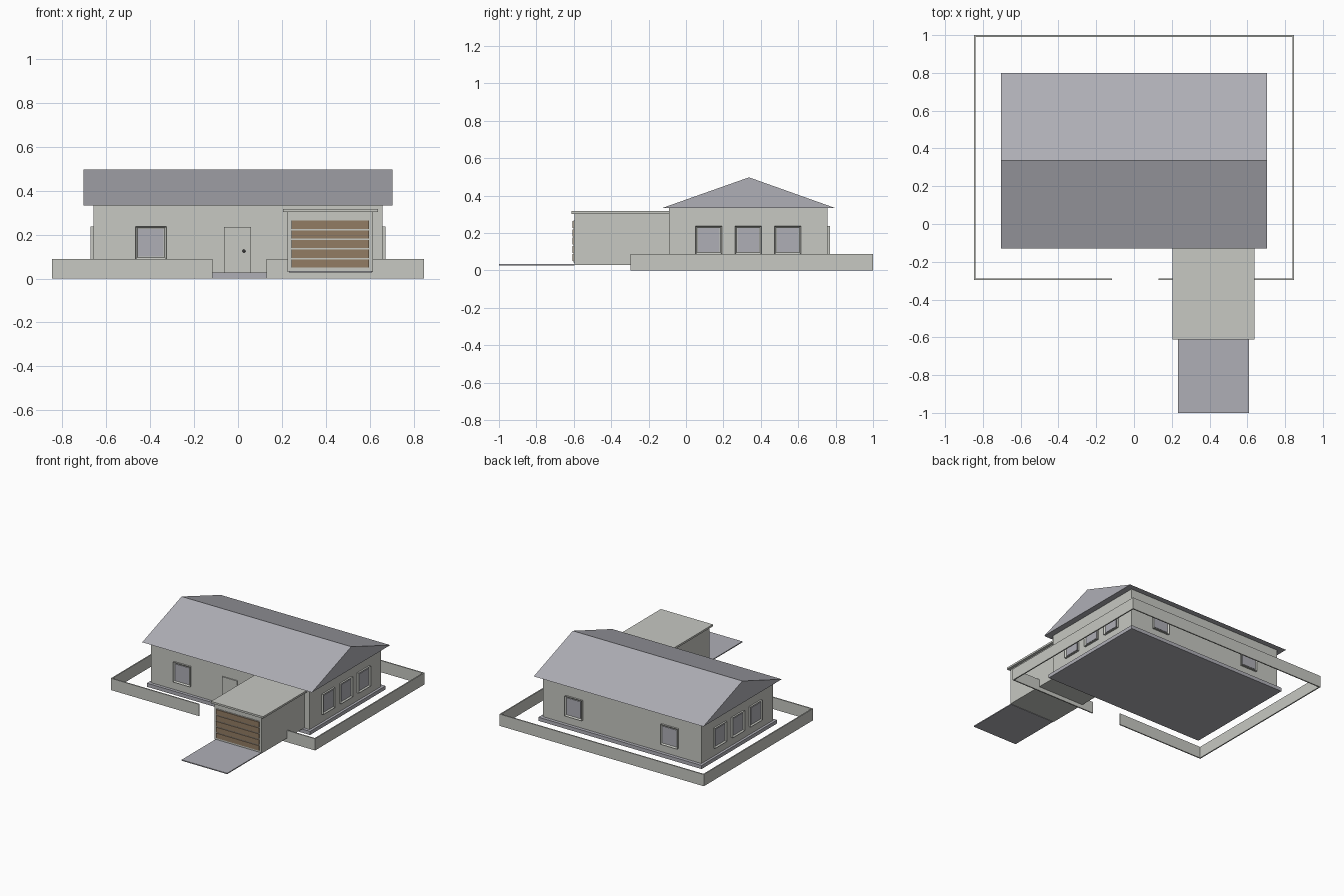
import bpy
import bmesh
from math import pi
from mathutils import Matrix

cube = bpy.data.objects.get("Cube")
if cube:
    bpy.data.objects.remove(cube, do_unlink=True)


def material(name, rgb):
    m = bpy.data.materials.new(name)
    m.use_nodes = True
    color = (*rgb, 1)
    m.diffuse_color = color
    m.node_tree.nodes["Principled BSDF"].inputs["Base Color"].default_value = color
    return m


PLASTER = material("pale plaster", (0.57, 0.58, 0.54))
SLATE = material("light slate", (0.43, 0.43, 0.47))
WOOD = material("brown wood", (0.29, 0.20, 0.125))
METAL = material("dark metal", (0.06, 0.06, 0.06))


def finish(name, bm, mat):
    mesh = bpy.data.meshes.new(name)
    bmesh.ops.recalc_face_normals(bm, faces=bm.faces)
    bm.to_mesh(mesh)
    bm.free()
    mesh.materials.append(mat)
    ob = bpy.data.objects.new(name, mesh)
    bpy.context.collection.objects.link(ob)
    return ob


def box(name, x, y, z, mat):
    """Box from (min, max) pairs along each axis."""
    bm = bmesh.new()
    size = [b - a for a, b in (x, y, z)]
    mid = [(a + b) / 2 for a, b in (x, y, z)]
    bmesh.ops.create_cube(bm, size=1, matrix=Matrix.Translation(mid) @ Matrix.Diagonal((*size, 1)))
    return finish(name, bm, mat)


def window(name, x, y, angle):
    """Framed window centred on a wall point, turned from the front by angle."""
    place = Matrix.Translation((x, y, 0.163)) @ Matrix.Rotation(angle, 4, "Z")
    # Frame: a plate whose front face is inset and pushed back
    bm = bmesh.new()
    bmesh.ops.create_cube(bm, size=1, matrix=Matrix.Diagonal((0.141, 0.028, 0.15, 1)))
    front = [f for f in bm.faces if f.normal.y < -0.9]
    bmesh.ops.inset_region(bm, faces=front, thickness=0.012)
    bmesh.ops.translate(bm, verts=front[0].verts, vec=(0, 0.01, 0))
    finish(name + "_frame", bm, PLASTER).matrix_world = place
    glass = box(name + "_glass", (-0.058, 0.058), (-0.008, -0.003), (-0.063, 0.063), SLATE)
    glass.matrix_world = place


# House body on its slab
left, right, front, back = -0.658, 0.658, -0.09, 0.757
box("floor_slab", (-0.677, 0.677), (-0.113, 0.782), (0, 0.027), SLATE)
box("house_walls", (left, right), (front, back), (0.027, 0.335), PLASTER)

# Gable roof as an extruded triangle
bm = bmesh.new()
profile = [(-0.13, 0.333), (0.80, 0.333), (0.337, 0.498)]
face = bm.faces.new([bm.verts.new((-0.704, y, z)) for y, z in profile])
ext = bmesh.ops.extrude_face_region(bm, geom=[face])
bmesh.ops.translate(bm, verts=[v for v in ext["geom"] if isinstance(v, bmesh.types.BMVert)],
                    vec=(1.408, 0, 0))
finish("gable_roof", bm, SLATE)

# Windows: one in front, two behind, three on each gable side
window("front_window", -0.397, front, 0)
for side, x in (("left", 0.397), ("right", -0.397)):
    window("back_window_" + side, x, back, pi)
for i, y in enumerate((0.122, 0.333, 0.544)):
    window(f"left_window_{i + 1}", right, y, pi / 2)
    window(f"right_window_{i + 1}", left, y, -pi / 2)

# Entrance door with knob
box("front_door", (-0.064, 0.06), (front - 0.008, front), (0.028, 0.234), PLASTER)
bm = bmesh.new()
bmesh.ops.create_uvsphere(bm, u_segments=12, v_segments=8, radius=0.007,
                          matrix=Matrix.Translation((0.027, front - 0.012, 0.125)))
finish("door_knob", bm, METAL)

# Garage with flat roof and slatted door
box("garage_walls", (0.225, 0.615), (-0.597, front), (0.03, 0.304), PLASTER)
box("garage_roof", (0.205, 0.637), (-0.612, front), (0.303, 0.317), PLASTER)
slats = 5
pitch = (0.267 - 0.046) / slats
box("garage_door", (0.243, 0.598), (-0.601, -0.597), (0.042, 0.267), PLASTER)
for i in range(slats):
    z = 0.046 + i * pitch
    box(f"garage_slat_{i + 1}", (0.243, 0.598), (-0.607, -0.597), (z + 0.004, z + pitch - 0.003), WOOD)
box("driveway", (0.232, 0.61), (-1, -0.597), (0.027, 0.034), SLATE)

# Boundary wall with an entrance gap
X, Y0, Y1, T, H = 0.848, -0.297, 1.0, 0.009, 0.088
box("boundary_back", (-X, X), (Y1 - T, Y1), (0, H), PLASTER)
box("boundary_right", (-X, -X + T), (Y0, Y1 - T), (0, H), PLASTER)
box("boundary_left", (X - T, X), (Y0, Y1 - T), (0, H), PLASTER)
box("boundary_front_right", (-X + T, -0.117), (Y0, Y0 + T), (0, H), PLASTER)
box("boundary_front_left", (0.13, X - T), (Y0, Y0 + T), (0, H), PLASTER)
